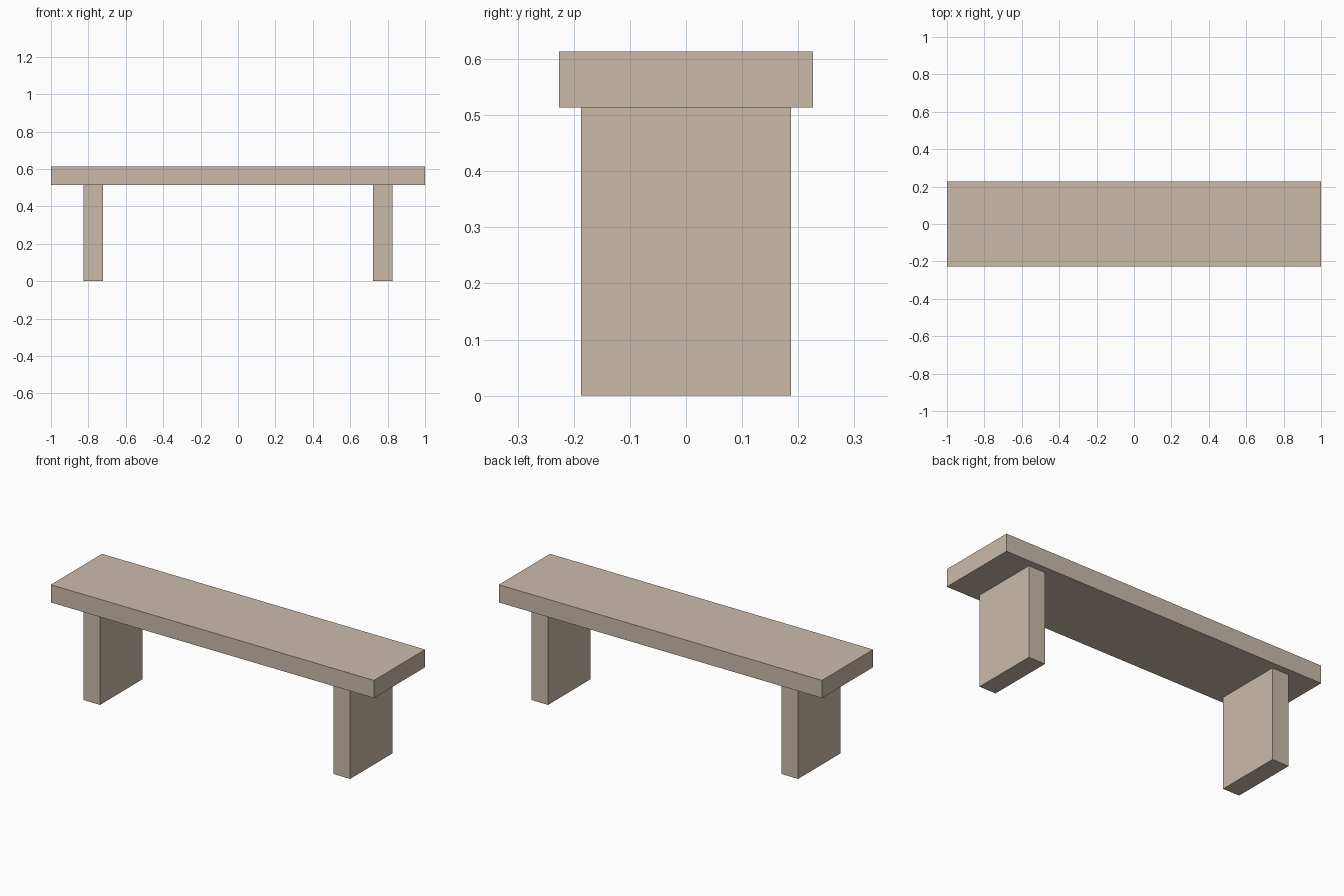
import bpy

cube = bpy.data.objects.get("Cube")
if cube:
    bpy.data.objects.remove(cube, do_unlink=True)

# Single pale stone colour
stone = bpy.data.materials.new("pale_stone")
stone.use_nodes = True
colour = (0.59, 0.50, 0.41, 1)
stone.diffuse_color = colour
stone.node_tree.nodes["Principled BSDF"].inputs["Base Color"].default_value = colour


def slab(name, x, width, depth, bottom, top):
    """Flat-faced block centred on y = 0, standing from bottom to top."""
    bpy.ops.mesh.primitive_cube_add(size=1, location=(x, 0, (bottom + top) / 2))
    obj = bpy.context.object
    obj.name = name
    obj.scale = (width, depth, top - bottom)
    bpy.ops.object.transform_apply(location=False, rotation=False, scale=True)
    obj.data.materials.append(stone)
    return obj


SEAT_BOTTOM = 0.514

# Seat plank
slab("seat", 0, 2.0, 0.452, SEAT_BOTTOM, 0.613)

# Slab leg near each end
for side, name in ((1, "left_leg"), (-1, "right_leg")):
    slab(name, side * 0.774, 0.102, 0.374, 0, SEAT_BOTTOM)
